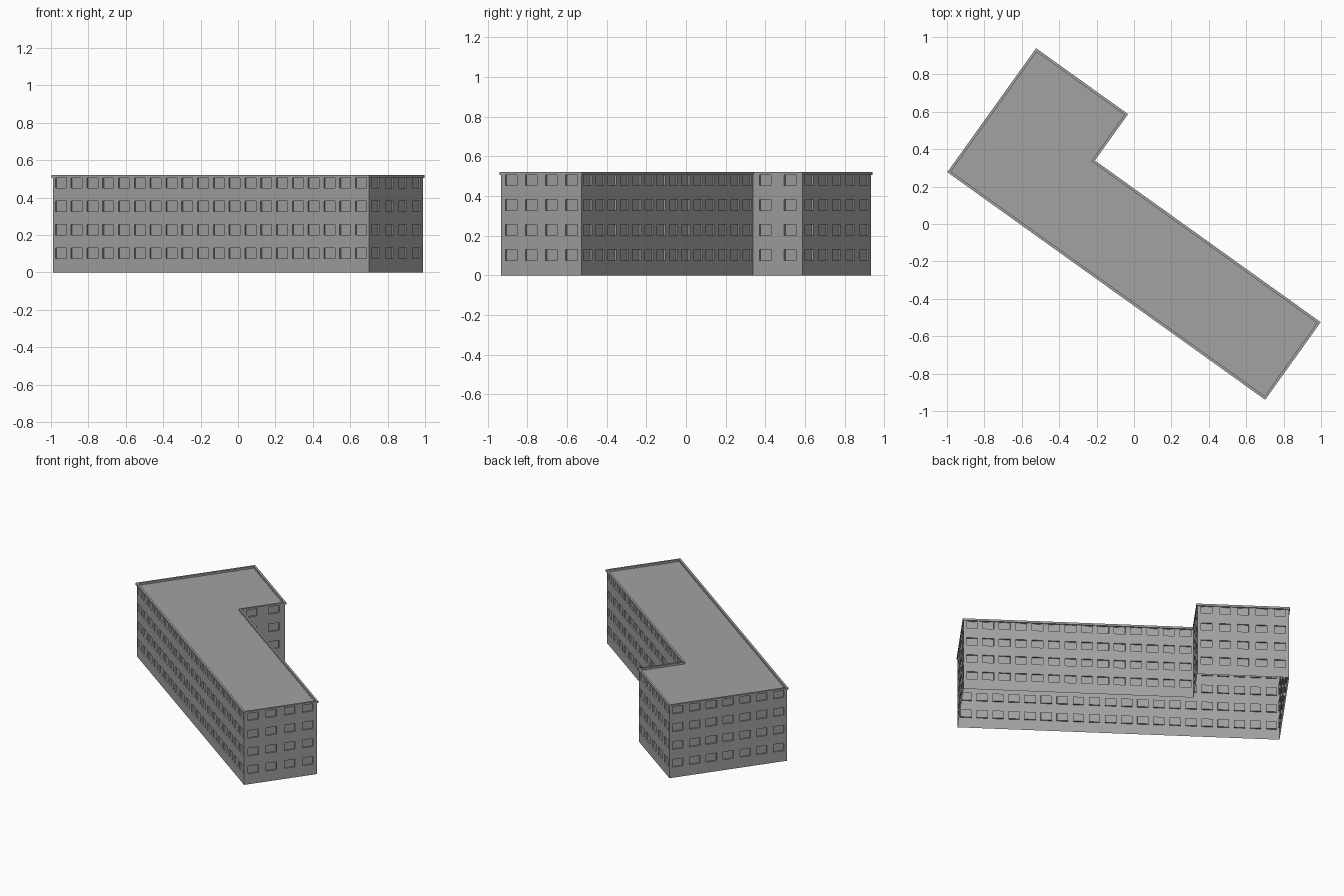
import bpy, bmesh, math
from mathutils import Vector

cube = bpy.data.objects.get("Cube")
if cube:
    bpy.data.objects.remove(cube, do_unlink=True)

# Overall sizes
LENGTH, DEPTH = 2.09, 0.51
WING_W, WING_D = 0.605, 0.815
WALL_TOP, TOP = 0.506, 0.52
WIN_W, WIN_H, RECESS = 0.072, 0.055, 0.01
FLOORS = [0.102 + 0.126 * i for i in range(4)]
OUTLINE = [Vector(p) for p in ((0, 0), (LENGTH, 0), (LENGTH, DEPTH),
                               (WING_W, DEPTH), (WING_W, WING_D), (0, WING_D))]
WINDOWS_PER_WALL = (20, 4, 14, 2, 5, 7)

grey = bpy.data.materials.new("plain_grey")
grey.use_nodes = True
colour = (0.36, 0.36, 0.36, 1)
grey.diffuse_color = colour
grey.node_tree.nodes["Principled BSDF"].inputs["Base Color"].default_value = colour


def inset_outline(d):
    """Move every side of the right-angled outline inwards by d."""
    result = []
    for i, p in enumerate(OUTLINE):
        before = (p - OUTLINE[i - 1]).normalized()
        after = (OUTLINE[(i + 1) % len(OUTLINE)] - p).normalized()
        result.append(p + d * Vector((-before.y - after.y, before.x + after.x)))
    return result


def add_object(name, bm):
    mesh = bpy.data.meshes.new(name)
    bm.to_mesh(mesh)
    bm.free()
    mesh.materials.append(grey)
    obj = bpy.data.objects.new(name, mesh)
    obj.rotation_euler.z = math.radians(-35.6)
    obj.location = (-0.998, 0.277, 0)
    bpy.context.collection.objects.link(obj)


def add_wall(bm, start, end, count):
    """Grid one wall around its windows and push the panes in."""
    along = (end - start).normalized()
    length = (end - start).length
    cols, rows = [0], [0]
    for i in range(count):
        mid = length * (i + 0.5) / count
        cols += [mid - WIN_W / 2, mid + WIN_W / 2]
    for z in FLOORS:
        rows += [z - WIN_H / 2, z + WIN_H / 2]
    cols.append(length)
    rows.append(WALL_TOP)
    grid = [[bm.verts.new((*(start + along * c), r)) for c in cols] for r in rows]
    panes = []
    for r in range(len(rows) - 1):
        for c in range(len(cols) - 1):
            face = bm.faces.new((grid[r][c], grid[r][c + 1],
                                 grid[r + 1][c + 1], grid[r + 1][c]))
            if r % 2 and c % 2:
                panes.append(face)
    bm.normal_update()
    bmesh.ops.inset_individual(bm, faces=panes, thickness=0, depth=-RECESS)


# Walls with recessed windows, open underneath
bm = bmesh.new()
corners = inset_outline(0.006)
for i, count in enumerate(WINDOWS_PER_WALL):
    add_wall(bm, corners[i], corners[(i + 1) % len(corners)], count)
bmesh.ops.remove_doubles(bm, verts=bm.verts, dist=0.0001)
add_object("walls_with_windows", bm)

# Parapet: overhanging lip swept around the outline
bm = bmesh.new()
profile = ((0.006, WALL_TOP), (0, WALL_TOP), (0, TOP), (0.014, TOP), (0.014, WALL_TOP))
rings = [[bm.verts.new((*p, z)) for p in inset_outline(d)] for d, z in profile]
for low, high in zip(rings, rings[1:]):
    for i in range(len(low)):
        j = (i + 1) % len(low)
        bm.faces.new((low[i], low[j], high[j], high[i]))
add_object("parapet", bm)

# Flat roof inside the parapet
bm = bmesh.new()
bm.faces.new([bm.verts.new((*p, WALL_TOP)) for p in inset_outline(0.014)])
add_object("roof", bm)
